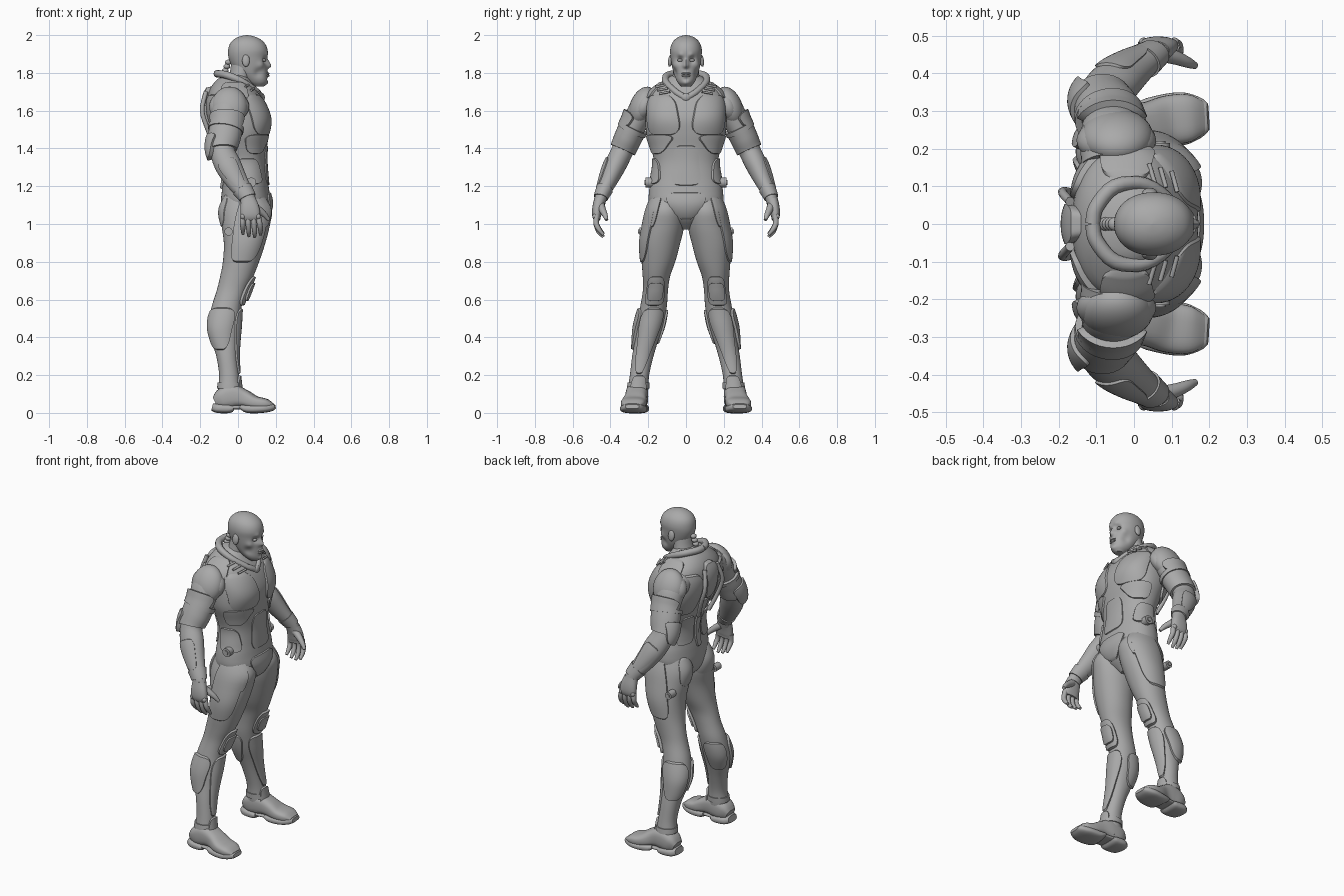
import bpy, bmesh, math
from mathutils import Vector, Matrix

if "Cube" in bpy.data.objects:
    bpy.data.objects.remove(bpy.data.objects["Cube"], do_unlink=True)

grey = bpy.data.materials.new("plain_grey")
grey.use_nodes = True
grey.diffuse_color = (.4, .4, .4, 1)
grey.node_tree.nodes["Principled BSDF"].inputs["Base Color"].default_value = (.4, .4, .4, 1)
X, Y, Z = Vector((1, 0, 0)), Vector((0, 1, 0)), Vector((0, 0, 1))
parts = []


def finish(name, bm, mirror):
    bmesh.ops.recalc_face_normals(bm, faces=bm.faces[:])
    mesh = bpy.data.meshes.new(name)
    bm.to_mesh(mesh)
    bm.free()
    mesh.materials.append(grey)
    ob = bpy.data.objects.new(name, mesh)
    bpy.context.collection.objects.link(ob)
    if mirror:
        m = ob.modifiers.new("Mirror", "MIRROR")
        m.use_axis = (False, True, False)
        m.use_mirror_merge = False
    parts.append(ob)
    return ob


class Form:
    """Smooth body of elliptical sections: key, x, y, z, radius u, radius v."""
    def __init__(self, rows, ref=None, power=1.0):
        self.rows, self.ref, self.power = rows, ref, power

    def sample(self, k):
        r = self.rows
        i = max(j for j in range(len(r) - 1) if j == 0 or r[j][0] <= k)
        def slope(j, c):
            a, b = r[max(j - 1, 0)], r[min(j + 1, len(r) - 1)]
            return (b[c] - a[c]) / (b[0] - a[0])
        h = r[i + 1][0] - r[i][0]
        t = min(max((k - r[i][0]) / h, 0), 1)
        s = t * t * (3 - 2 * t)
        return [r[i][c] * (1 - s) + r[i + 1][c] * s
                + h * t * (1 - t) * ((1 - t) * slope(i, c) - t * slope(i + 1, c)) for c in range(1, 6)]

    def point(self, k, angle, off=0):
        x, y, z, ru, rv = self.sample(k)
        u, v = X, Y
        if self.ref:
            d = (self.rows[-1][0] - self.rows[0][0]) * .02
            t = (Vector(self.sample(k + d)[:3]) - Vector(self.sample(k - d)[:3])).normalized()
            u = (self.ref - t * self.ref.dot(t)).normalized()
            v = t.cross(u)
        c, s = math.cos(angle), math.sin(angle)
        c, s = (math.copysign(abs(w) ** self.power, w) for w in (c, s))
        return Vector((x, y, z)) + u * c * (max(ru, .001) + off) + v * s * (max(rv, .001) + off)


def upright(rows, power=1.0):
    """Rows of height, back, front, inner side, outer side."""
    return Form([(z, (b + f) / 2, (i + o) / 2, z, (f - b) / 2, (o - i) / 2)
                 for z, b, f, i, o in rows], power=power)


def loft(name, form, k0=None, k1=None, off=0, sides=32, steps=4, mirror=True):
    bm = bmesh.new()
    k0 = form.rows[0][0] if k0 is None else k0
    k1 = form.rows[-1][0] if k1 is None else k1
    count = steps * (len(form.rows) - 1)
    rings = [[bm.verts.new(form.point(k0 + (k1 - k0) * j / count, math.tau * i / sides, off))
              for i in range(sides)] for j in range(count + 1)]
    for a, b in zip(rings, rings[1:]):
        for i in range(sides):
            n = (i + 1) % sides
            bm.faces.new((a[i], a[n], b[n], b[i]))
    bm.faces.new(rings[0])
    bm.faces.new(rings[-1])
    return finish(name, bm, mirror)


def plate(name, form, k0, k1, low, high, thick=.012, bulge=0, mirror=True, curve=.3):
    """Raised armour plate hugging a form; low and high are angle spans in degrees."""
    bm = bmesh.new()
    n = 14
    def place(i, j):
        edge = i in (0, n) or j in (0, n)
        u = max(-1, min(1, (i - n / 2) / (n / 2 - .75)))
        v = max(-1, min(1, (j - n / 2) / (n / 2 - .75)))
        if not edge:
            u, v = u * .97, v * .97
        w = (v + 1) / 2
        a, b = (low[c] * (1 - w) + high[c] * w for c in (0, 1))
        ang = (a + b) / 2 + (b - a) / 2 * u * (1 - curve * abs(v) ** 5)
        k = (k0 + k1) / 2 + (k1 - k0) / 2 * v * (1 - curve * .5 * abs(u) ** 5)
        lift = -.008 if edge else thick + bulge * (1 - u * u) * (1 - v * v)
        return bm.verts.new(form.point(k, math.radians(ang), lift))
    g = [[place(i, j) for i in range(n + 1)] for j in range(n + 1)]
    for j in range(n):
        for i in range(n):
            bm.faces.new((g[j][i], g[j][i + 1], g[j + 1][i + 1], g[j + 1][i]))
    rim = g[0][:-1] + [r[-1] for r in g[:-1]] + g[-1][:0:-1] + [r[0] for r in g[:0:-1]]
    bm.faces.new(rim)
    return finish(name, bm, mirror)


def tube(name, pts, radii, ref=X, mirror=True):
    rows = [(i, *p, r, r) for i, (p, r) in enumerate(zip(pts, radii))]
    return loft(name, Form(rows, ref), sides=12, mirror=mirror)


def ball(name, at, size, tilt=0, mirror=True):
    bm = bmesh.new()
    m = Matrix.Translation(at) @ Matrix.Rotation(math.radians(tilt), 4, "X") @ Matrix.Diagonal((*size, 1))
    bmesh.ops.create_uvsphere(bm, u_segments=28, v_segments=16, radius=1, matrix=m)
    return finish(name, bm, mirror)


def disc(name, at, radius, depth):
    bm = bmesh.new()
    m = Matrix.Translation(at) @ Matrix.Rotation(math.pi / 2, 4, "X")
    bmesh.ops.create_cone(bm, cap_ends=True, segments=20, radius1=radius, radius2=radius, depth=depth, matrix=m)
    return finish(name, bm, True)


def sculpt(ob, dabs):
    for at, radius, move in dabs:
        for v in ob.data.vertices:
            side = -1 if v.co.y < 0 else 1
            d = Vector((v.co.x, abs(v.co.y), v.co.z)) - Vector(at)
            w = math.exp(-d.length_squared / radius ** 2)
            v.co += Vector((move[0], move[1] * side, move[2])) * w


# Torso and its armour
torso = upright([(z, b, f, -w, w) for z, b, f, w in [
    (.97, -.01, .09, .03), (1.03, -.07, .15, .12), (1.1, -.09, .175, .19), (1.18, -.085, .165, .195),
    (1.25, -.075, .155, .18), (1.33, -.075, .148, .17), (1.4, -.095, .152, .185), (1.48, -.125, .165, .21),
    (1.56, -.155, .17, .215), (1.64, -.165, .145, .21), (1.7, -.155, .11, .19), (1.75, -.125, .075, .13),
    (1.79, -.08, .05, .07)]], .9)
loft("torso", torso, sides=64, mirror=False)
plate("chest_plate", torso, 1.465, 1.69, (3, 68), (12, 75), .006, .014)
plate("rib_plate", torso, 1.37, 1.475, (38, 85), (10, 88), .008)
plate("belly_plate", torso, 1.2, 1.42, (-26, 26), (-20, 20), .005, .004, mirror=False)
plate("waist_plate", torso, 1.21, 1.35, (42, 105), (55, 110), .01)
plate("groin_plate", torso, 1.02, 1.17, (-18, 18), (-34, 34), .007, .004, mirror=False)
plate("shoulder_blade_plate", torso, 1.42, 1.69, (112, 164), (105, 166), .012, .01)
plate("lower_back_plate", torso, 1.22, 1.4, (125, 172), (135, 172), .008)
plate("upper_spine_plate", torso, 1.5, 1.73, (172, 188), (166, 194), .022, .008, mirror=False)
plate("lower_spine_plate", torso, 1.18, 1.5, (175, 185), (172, 188), .012, mirror=False)
plate("shoulder_strap", torso, 1.66, 1.755, (62, 116), (55, 120), .012)
tube("back_cable", [(-.17, .06, 1.7), (-.19, .085, 1.6), (-.16, .08, 1.5), (-.12, .05, 1.4)], [.012] * 4)
for i in range(3):
    tube("chest_vent", [(.115 - .03 * i, .085 + .012 * i, 1.7 + .018 * i),
                        (.1 - .03 * i, .14 + .01 * i, 1.69 + .018 * i)], [.006, .006], Z)

# Neck, collar and neck device
loft("neck", upright([(1.66, -.09, .07, -.1, .1), (1.73, -.07, .062, -.085, .085),
                      (1.79, -.045, .07, -.07, .07), (1.87, -.035, .1, -.062, .062)]), mirror=False)
tube("collar", [(.125, 0, 1.665), (.1, .055, 1.7), (.03, .105, 1.75), (-.05, .1, 1.785),
                (-.1, .045, 1.795), (-.11, 0, 1.795)], [.018, .017, .018, .02, .02, .02], Z)
ball("collar_clasp", (.128, 0, 1.67), (.014, .025, .022), mirror=False)
for i in range(4):
    ball("neck_segment", (-.075 + .008 * i, 0, 1.79 + .022 * i), (.018, .018, .014), mirror=False)

# Head with sculpted face
head = loft("head", upright([(z, b, f, -w, w) for z, b, f, w in [
    (1.728, .085, .135, .025), (1.75, .045, .153, .045), (1.79, .0, .155, .063), (1.83, -.03, .154, .073),
    (1.88, -.05, .155, .081), (1.92, -.052, .157, .084), (1.955, -.042, .143, .075),
    (1.98, -.018, .115, .055), (1.995, .015, .08, .028), (2.0, .045, .05, .003)]], .95),
    sides=80, steps=7, mirror=False)
sculpt(head, [((.15, .033, 1.868), .018, (-.018, 0, 0)), ((.155, .03, 1.893), .016, (.008, 0, 0)),
              ((.158, 0, 1.86), .013, (.01, 0, 0)), ((.158, 0, 1.84), .015, (.022, 0, -.005)),
              ((.158, 0, 1.79), .016, (.01, 0, 0)), ((.15, 0, 1.768), .012, (-.007, 0, 0)),
              ((.15, 0, 1.745), .018, (.008, 0, 0)), ((.11, .06, 1.8), .025, (-.006, -.008, 0)),
              ((.12, .06, 1.84), .02, (.004, .005, 0))])
ball("eye", (.138, .032, 1.867), (.01, .014, .008))
ball("ear", (.042, .083, 1.865), (.02, .012, .033), 8)
for z in (1.785, 1.797):
    ball("lip", (.157, 0, z), (.01, .024, .0055), mirror=False)

# Legs and their armour
leg = upright([(.05, -.1, .03, .205, .31), (.12, -.105, .015, .2, .308), (.2, -.1, .005, .195, .297),
               (.3, -.115, -.003, .172, .285), (.38, -.14, 0, .148, .272), (.46, -.155, .008, .122, .262),
               (.56, -.14, .018, .102, .243), (.65, -.112, .045, .095, .228), (.72, -.095, .08, .085, .229),
               (.8, -.08, .112, .057, .235), (.9, -.075, .145, .03, .238), (1, -.088, .17, .008, .222),
               (1.08, -.09, .178, .01, .205), (1.17, -.06, .12, .03, .17)], .95)
loft("leg", leg, sides=48)
plate("thigh_plate", leg, .79, 1.17, (38, 135), (30, 105), .008, .004)
plate("front_hip_plate", leg, .98, 1.2, (25, 50), (15, 75), .008)
plate("buttock", leg, .98, 1.16, (150, 235), (140, 225), .002, .012)
plate("knee_guard", leg, .565, .725, (-42, 42), (-34, 34), .014, .008)
plate("knee_pad", leg, .59, .69, (-27, 27), (-27, 27), .028, .006)
plate("shin_guard", leg, .2, .56, (-22, 30), (-62, 55), .01, .004)
plate("outer_calf_guard", leg, .33, .56, (75, 165), (45, 172), .012, .01)
plate("inner_calf_guard", leg, .36, .55, (195, 275), (188, 290), .01, .005)
loft("ankle_cuff", leg, .13, .16, .006)
for name, at, r in (("hip", (.07, .19, 1.22), .026), ("thigh", (-.05, .222, .96), .022)):
    disc(name + "_disc", at, r, .05)
    disc(name + "_disc_center", at, r * .5, .062)

# Boots: upper, heel sole and toe sole run along x
def boot(name, spans):
    loft(name, Form([(x, x, y, (lo + hi) / 2, (hi - lo) / 2, w) for x, y, lo, hi, w in spans], Z, .7))

boot("boot_upper", [(-.122, .26, .03, .085, .04), (-.09, .26, .018, .125, .056), (-.03, .26, .025, .152, .06),
                    (.03, .265, .03, .125, .058), (.09, .275, .02, .09, .066), (.15, .282, .018, .074, .062),
                    (.185, .284, .025, .05, .042)])
boot("heel_sole", [(-.137, .26, .012, .05, .04), (-.11, .26, 0, .05, .06), (-.04, .26, 0, .045, .064),
                   (-.025, .26, .015, .04, .06)])
boot("toe_sole", [(.02, .265, .02, .045, .06), (.05, .27, 0, .045, .067), (.13, .28, 0, .045, .07),
                  (.18, .284, .01, .05, .052), (.197, .285, .022, .045, .036)])
boot("arch_sole", [(-.05, .26, .018, .04, .055), (.06, .27, .018, .04, .055)])
plate("boot_tongue", leg, .08, .2, (-50, 50), (-35, 35), .012)

# Arms and their armour
arm = Form([(0, -.05, .16, 1.64, .09, .08), (1, -.055, .225, 1.61, .088, .075), (2, -.06, .27, 1.53, .078, .065),
            (3, -.072, .305, 1.46, .075, .062), (4, -.082, .338, 1.385, .066, .058),
            (5, -.052, .374, 1.31, .07, .057), (6, -.005, .412, 1.225, .058, .046),
            (7, .045, .447, 1.15, .042, .034), (8, .058, .458, 1.11, .042, .03)], X)
loft("arm", arm)
loft("upper_arm_guard", arm, 2.3, 3.9, .012, steps=2)
loft("upper_arm_band", arm, 2.2, 2.5, .018, steps=1)
plate("elbow_guard", arm, 3.1, 4.3, (-230, -110), (-215, -140), .022, .006)
plate("forearm_guard", arm, 4.8, 6.6, (-150, -50), (-130, -60), .006, .004)
loft("wrist_cuff", arm, 6.5, 7.2, .006, steps=1)
ball("shoulder_guard", (-.045, .232, 1.622), (.096, .066, .11), 22)
ball("shoulder_guard_rim", (-.047, .222, 1.622), (.106, .06, .09), 22)
plate("shoulder_lower_guard", arm, 1.5, 2.35, (-170, -10), (-160, -20), .018)

# Hands
loft("palm", Form([(0, .055, .456, 1.13, .04, .03), (1, .062, .468, 1.085, .05, .028),
                   (2, .066, .473, 1.045, .052, .024), (3, .068, .47, 1.02, .045, .016)], X, .85))
for i in range(4):
    x, drop = .026 + .027 * i, (.012, .0, -.004, .008)[i]
    tube("finger", [(x, .472, 1.045), (x - .002 + .003 * i, .476, 1.005), (x + .004 * i, .462, .965 + drop),
                    (x + .004 * i, .437, .935 + drop)], [.015, .0145, .013, .008])
    ball("knuckle", (x, .483, 1.04), (.013, .012, .015))
tube("thumb", [(.075, .452, 1.1), (.11, .442, 1.075), (.14, .43, 1.05), (.163, .42, 1.022)],
     [.022, .019, .015, .009], Y)

# Smooth shading with crisp plate edges
bpy.ops.object.select_all(action="DESELECT")
for ob in parts:
    ob.select_set(True)
bpy.context.view_layer.objects.active = parts[0]
bpy.ops.object.shade_smooth_by_angle(angle=math.radians(40))
